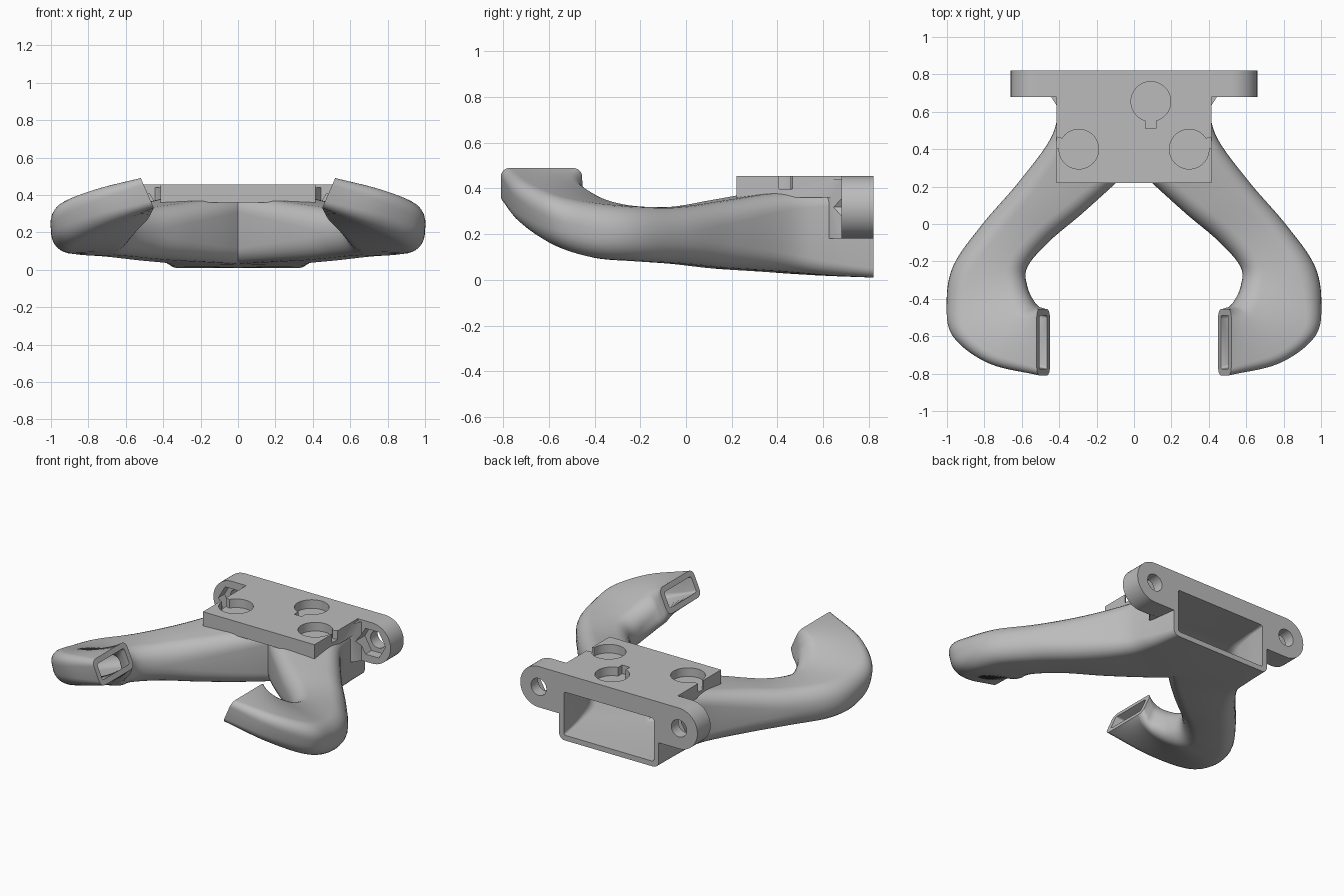
import bpy
import bmesh
from math import sin, cos, pi, radians
from mathutils import Vector

if "Cube" in bpy.data.objects:
    bpy.data.objects.remove(bpy.data.objects["Cube"])

grey = bpy.data.materials.new("plain grey")
grey.use_nodes = True
grey.diffuse_color = (0.5, 0.5, 0.5, 1)
grey.node_tree.nodes["Principled BSDF"].inputs["Base Color"].default_value = (0.5, 0.5, 0.5, 1)


def finish(name, bm):
    bmesh.ops.recalc_face_normals(bm, faces=bm.faces[:])
    mesh = bpy.data.meshes.new(name)
    bm.to_mesh(mesh)
    bm.free()
    mesh.materials.append(grey)
    ob = bpy.data.objects.new(name, mesh)
    bpy.context.collection.objects.link(ob)
    return ob


def select_only(ob):
    bpy.ops.object.select_all(action='DESELECT')
    ob.select_set(True)
    bpy.context.view_layer.objects.active = ob


def combine(ob, other, operation, keep=False):
    mod = ob.modifiers.new("combine", 'BOOLEAN')
    mod.solver = 'EXACT'
    mod.operation = operation
    mod.object = other
    select_only(ob)
    bpy.ops.object.modifier_apply(modifier=mod.name)
    if not keep:
        bpy.data.objects.remove(other)


def prism(name, outline, axis, low, high):
    """Extrude an outline along y (points are x, z) or along z (points are x, y)."""
    bm = bmesh.new()
    place = (lambda p, d: (p[0], d, p[1])) if axis == 'y' else (lambda p, d: (p[0], p[1], d))
    face = bm.faces.new([bm.verts.new(place(p, low)) for p in outline])
    grown = bmesh.ops.extrude_face_region(bm, geom=[face])["geom"]
    shift = Vector(place((0, 0), high - low))
    bmesh.ops.translate(bm, vec=shift, verts=[g for g in grown if isinstance(g, bmesh.types.BMVert)])
    return finish(name, bm)


def arc(cx, cy, radius, start, end, steps):
    angles = [radians(start + (end - start) * i / steps) for i in range(steps + 1)]
    return [(cx + radius * cos(a), cy + radius * sin(a)) for a in angles]


def circle(cx, cy, radius, sides=48):
    return arc(cx, cy, radius, 0, 360, sides)[:-1]


def rectangle(x0, x1, y0, y1):
    return [(x0, y0), (x1, y0), (x1, y1), (x0, y1)]


# Duct stations: inner side, outer side, half height (x, z), corner radius
STATIONS = [
    ((-.1, .82, .19), (.37, .82, .19), (0, .18), .04),
    ((-.15, .55, .2), (.4, .62, .2), (0, .18), .06),
    ((0, .32, .21), (.45, .45, .21), (0, .175), .08),
    ((.25, .08, .2), (.62, .22, .2), (0, .15), .1),
    ((.45, -.09, .195), (.81, 0, .195), (0, .125), .11),
    ((.57, -.23, .205), (.965, -.22, .2), (0, .12), .11),
    ((.57, -.34, .24), (1, -.42, .21), (.01, .12), .1),
    ((.53, -.43, .31), (.96, -.6, .25), (.03, .11), .09),
    ((.5, -.45, .36), (.76, -.745, .33), (.045, .095), .07),
    ((.485, -.455, .41), (.485, -.81, .41), (.035, .08), .04),
]


def smooth_stations(steps=6):
    rows = [Vector([*i, *o, *h, r]) for i, o, h, r in STATIONS]
    rows = [2 * rows[0] - rows[1]] + rows + [2 * rows[-1] - rows[-2]]
    result = []
    for a, b, c, d in zip(rows, rows[1:], rows[2:], rows[3:]):
        for k in range(steps):
            t = k / steps
            result.append(b + (c - a) * t / 2 + (2 * a - 5 * b + 4 * c - d) * t * t / 2
                          + (3 * b - a - 3 * c + d) * t ** 3 / 2)
    return result + [rows[-2]]


def section(row, wall):
    inner, outer = Vector(row[0:3]), Vector(row[3:6])
    up = Vector((row[6], 0, row[7]))
    across = (outer - inner).normalized()
    half_w, half_h = (outer - inner).length / 2 - wall, up.length - wall
    radius = max(min(row[8], up.length * .95) - wall, .015)
    up.normalize()
    points = []
    for sx, sz, start in ((1, 1, 0), (-1, 1, 90), (-1, -1, 180), (1, -1, 270)):
        corner = arc(sx * (half_w - radius), sz * (half_h - radius), radius, start, start + 90, 6)
        points += [(inner + outer) / 2 + across * a + up * b for a, b in corner]
    return points


def duct_loft(name, wall=0, side=1):
    rings = [section(row, wall) for row in smooth_stations()]
    if wall:
        # Run the air passage out past both openings
        rings.insert(0, [p + Vector((0, .05, 0)) for p in rings[0]])
        rings.append([p + Vector((-.08, 0, .035)) for p in rings[-1]])
    bm = bmesh.new()
    loops = [[bm.verts.new((p.x * side, p.y, p.z)) for p in ring] for ring in rings]
    for low, high in zip(loops, loops[1:]):
        for i in range(len(low)):
            j = (i + 1) % len(low)
            bm.faces.new((low[i], low[j], high[j], high[i]))
    bm.faces.new(loops[0])
    bm.faces.new(loops[-1])
    return finish(name, bm)


WALL = .035

# Twin curved air duct, hollow from the rear mouth to both nozzles
duct = duct_loft("twin_air_duct")
combine(duct, duct_loft("passage", WALL), 'DIFFERENCE')
bm = bmesh.new()
bm.from_mesh(duct.data)
bmesh.ops.bisect_plane(bm, geom=bm.verts[:] + bm.edges[:] + bm.faces[:], dist=1e-5,
                       plane_co=(0, 0, 0), plane_no=(1, 0, 0), clear_inner=True)
bm.to_mesh(duct.data)
bm.free()
mirror = duct.modifiers.new("mirror", 'MIRROR')
mirror.merge_threshold = .0005
select_only(duct)
bpy.ops.object.modifier_apply(modifier=mirror.name)

# Mounting bracket: rear flange with rounded ears, top plate, corner gussets
EAR_X, EAR_Z, EAR_R = .522, .318, .137
mount = prism("mounting_bracket",
              arc(EAR_X, EAR_Z, EAR_R, -90, 90, 24) + arc(-EAR_X, EAR_Z, EAR_R, 90, 270, 24),
              'y', .68, .82)
combine(mount, prism("plate", rectangle(-.415, .415, .22, .82), 'z', .36, .455), 'UNION')
for s in (-1, 1):
    gusset = [(s * .385, .62), (s * .415, .635), (s * .45, .69), (s * .385, .69)]
    combine(mount, prism("gusset", gusset, 'z', .18, .44), 'UNION')

# Air mouth, screw holes and hexagonal nut pockets
for s in (-1, 1):
    combine(mount, duct_loft("passage", WALL, s), 'DIFFERENCE')
    combine(mount, prism("screw", circle(s * EAR_X, EAR_Z, .057), 'y', .5, .9), 'DIFFERENCE')
    combine(mount, prism("nut", circle(s * EAR_X, EAR_Z, .1, 6), 'y', .6, .745), 'DIFFERENCE')

# Round sockets with key slots in the top plate
FLOOR = .397
for x, y, turn, reach in ((.09, .655, -90, .145), (.295, .4, 17, .2), (-.295, .4, 163, .2)):
    combine(mount, prism("socket", circle(x, y, .106), 'z', FLOOR, .5), 'DIFFERENCE')
    along = Vector((cos(radians(turn)), sin(radians(turn))))
    side = Vector((-along.y, along.x)) * .028
    base = Vector((x, y))
    slot = [base - side, base + along * reach - side, base + along * reach + side, base + side]
    combine(mount, prism("slot", slot, 'z', FLOOR, .5), 'DIFFERENCE')

for ob in (duct, mount):
    select_only(ob)
    bpy.ops.object.shade_smooth_by_angle(angle=radians(35))
